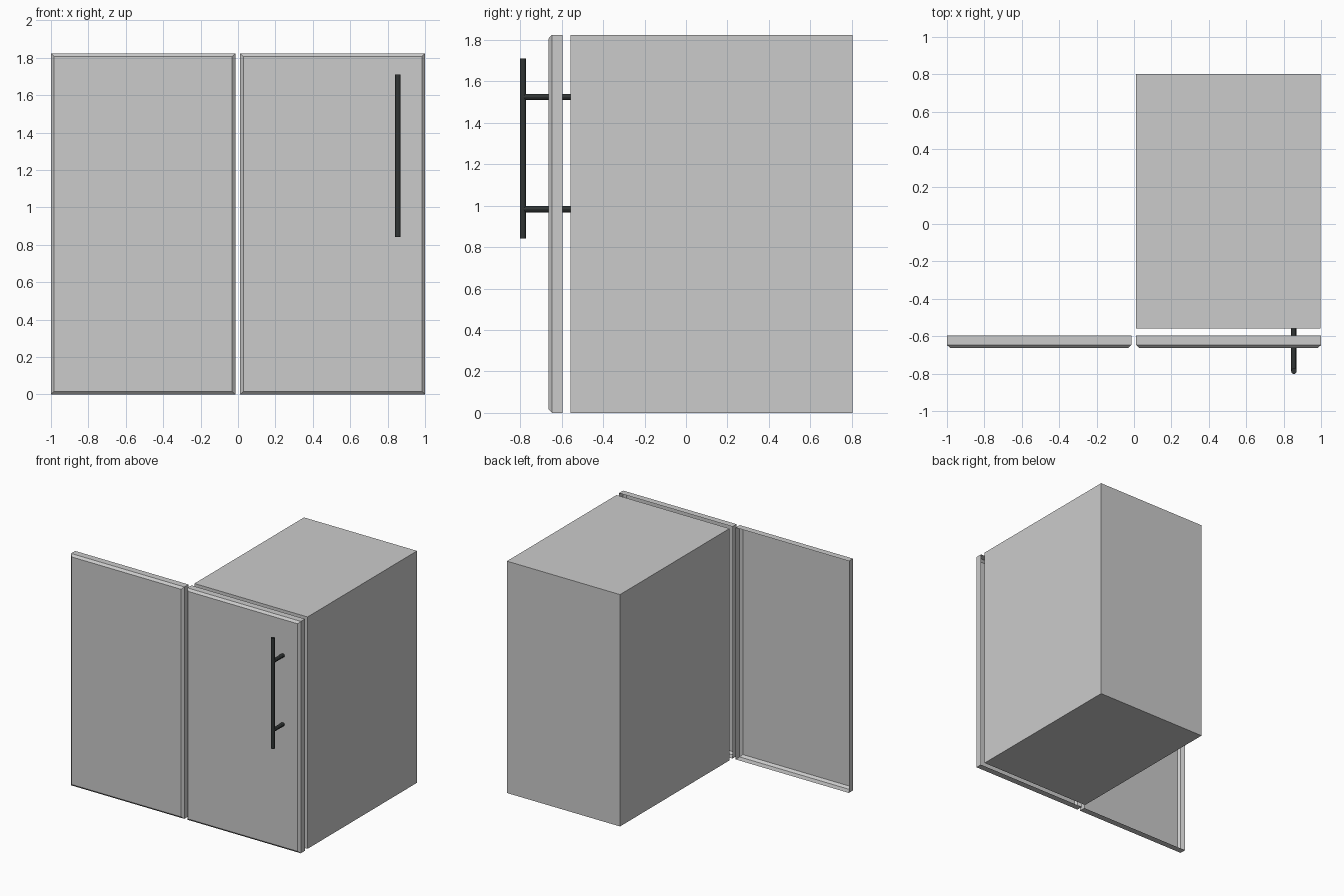
import bpy, bmesh
from mathutils import Vector

if "Cube" in bpy.data.objects:
    bpy.data.objects.remove(bpy.data.objects["Cube"])

H = 1.824


def new_object(name, bm, mat=None):
    mesh = bpy.data.meshes.new(name)
    bm.to_mesh(mesh)
    bm.free()
    obj = bpy.data.objects.new(name, mesh)
    bpy.context.collection.objects.link(obj)
    if mat:
        mesh.materials.append(mat)
    return obj


def door_panel(name, x0, x1):
    """Folded sheet panel: bevelled front, open back."""
    bm = bmesh.new()
    c = 0.017
    rings = []
    for y, i in ((-0.596, 0), (-0.647, 0), (-0.663, c)):
        pts = ((x0 + i, i), (x1 - i, i), (x1 - i, H - i), (x0 + i, H - i))
        rings.append([bm.verts.new((x, y, z)) for x, z in pts])
    for a, b in zip(rings, rings[1:]):
        for k in range(4):
            n = (k + 1) % 4
            bm.faces.new((a[k], a[n], b[n], b[k]))
    bm.faces.new(rings[-1])
    bmesh.ops.recalc_face_normals(bm, faces=bm.faces)
    front = max(bm.faces, key=lambda f: f.calc_area())
    if front.normal.y > 0:
        bmesh.ops.reverse_faces(bm, faces=bm.faces)
    return new_object(name, bm)


def rod(name, p0, p1, r, mat):
    """Capped round rod between two points."""
    p0, p1 = Vector(p0), Vector(p1)
    bpy.ops.mesh.primitive_cylinder_add(vertices=12, radius=r, depth=(p1 - p0).length,
                                        location=(p0 + p1) / 2)
    obj = bpy.context.object
    obj.name = name
    obj.rotation_euler = (p1 - p0).to_track_quat('Z', 'Y').to_euler()
    obj.data.materials.append(mat)
    bpy.ops.object.shade_smooth_by_angle()


# Cabinet body
bm = bmesh.new()
bmesh.ops.create_cube(bm, size=1)
bmesh.ops.scale(bm, vec=(0.984, 1.361, H), verts=bm.verts)
bmesh.ops.translate(bm, vec=(0.504, 0.1225, H / 2), verts=bm.verts)
new_object("cabinet_body", bm)

# Front panels
door_panel("left_panel", -1.0, -0.014)
door_panel("right_panel", 0.012, 1.0)

# Handle bar and its two posts
black = bpy.data.materials.new("dark_metal")
black.diffuse_color = (0.03, 0.035, 0.035, 1)
black.use_nodes = True
black.node_tree.nodes["Principled BSDF"].inputs["Base Color"].default_value = black.diffuse_color
hx, hy, r = 0.855, -0.787, 0.015
rod("handle_bar", (hx, hy, 0.842), (hx, hy, 1.71), r, black)
for i, z in enumerate((0.983, 1.525)):
    rod(f"handle_post_{i + 1}", (hx, hy, z), (hx, -0.556, z), r, black)
